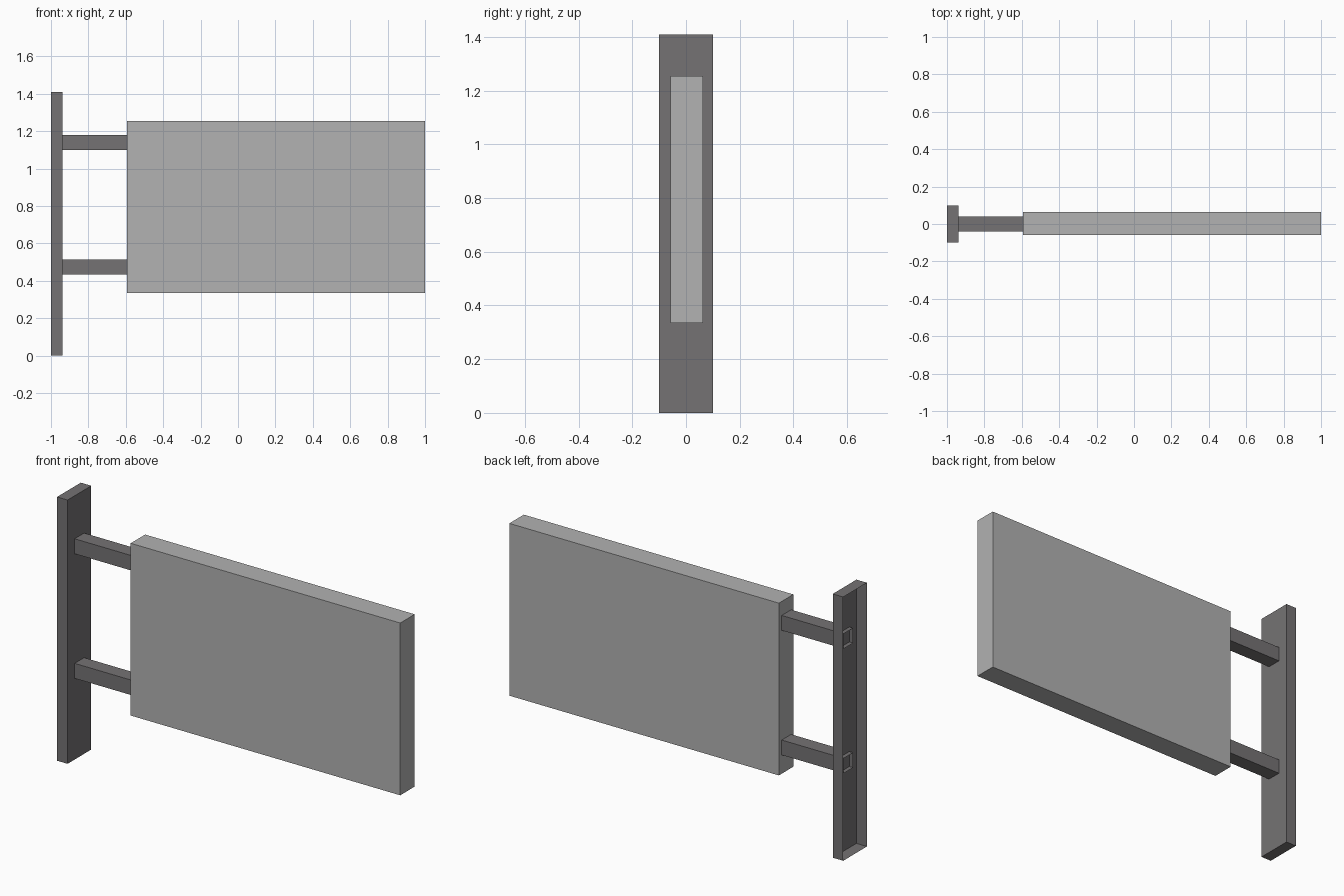
import bpy, bmesh

if "Cube" in bpy.data.objects:
    bpy.data.objects.remove(bpy.data.objects["Cube"])


def material(name, rgb):
    m = bpy.data.materials.new(name)
    m.diffuse_color = (*rgb, 1.0)
    m.use_nodes = True
    m.node_tree.nodes["Principled BSDF"].inputs["Base Color"].default_value = m.diffuse_color
    return m


dark = material("dark_grey_metal", (0.178, 0.171, 0.174))
light = material("light_grey_panel", (0.445, 0.445, 0.445))


def box(name, lo, hi, mat, open_sides=()):
    """Box between two corners; open_sides lists x directions left without a face."""
    bm = bmesh.new()
    bmesh.ops.create_cube(bm, size=1.0)
    bm.normal_update()
    gone = [f for f in bm.faces if round(f.normal.x) in open_sides and abs(f.normal.x) > 0.5]
    bmesh.ops.delete(bm, geom=gone, context='FACES_ONLY')
    for v in bm.verts:
        for i in range(3):
            v.co[i] = lo[i] if v.co[i] < 0 else hi[i]
    mesh = bpy.data.meshes.new(name)
    bm.to_mesh(mesh)
    bm.free()
    mesh.materials.append(mat)
    ob = bpy.data.objects.new(name, mesh)
    bpy.context.collection.objects.link(ob)
    return ob


# Wall post: shallow channel, open at the back
box("wall_post", (-1.0, -0.1, 0.0), (-0.938, 0.1, 1.41), dark, open_sides=(-1,))

# Two hollow arms that poke through the post and meet the panel
for name, z in (("lower_arm", 0.434), ("upper_arm", 1.10)):
    box(name, (-0.96, -0.04, z), (-0.59, 0.04, z + 0.08), dark, open_sides=(-1, 1))

# Sign panel
box("sign_panel", (-0.594, -0.058, 0.334), (1.0, 0.064, 1.255), light)
